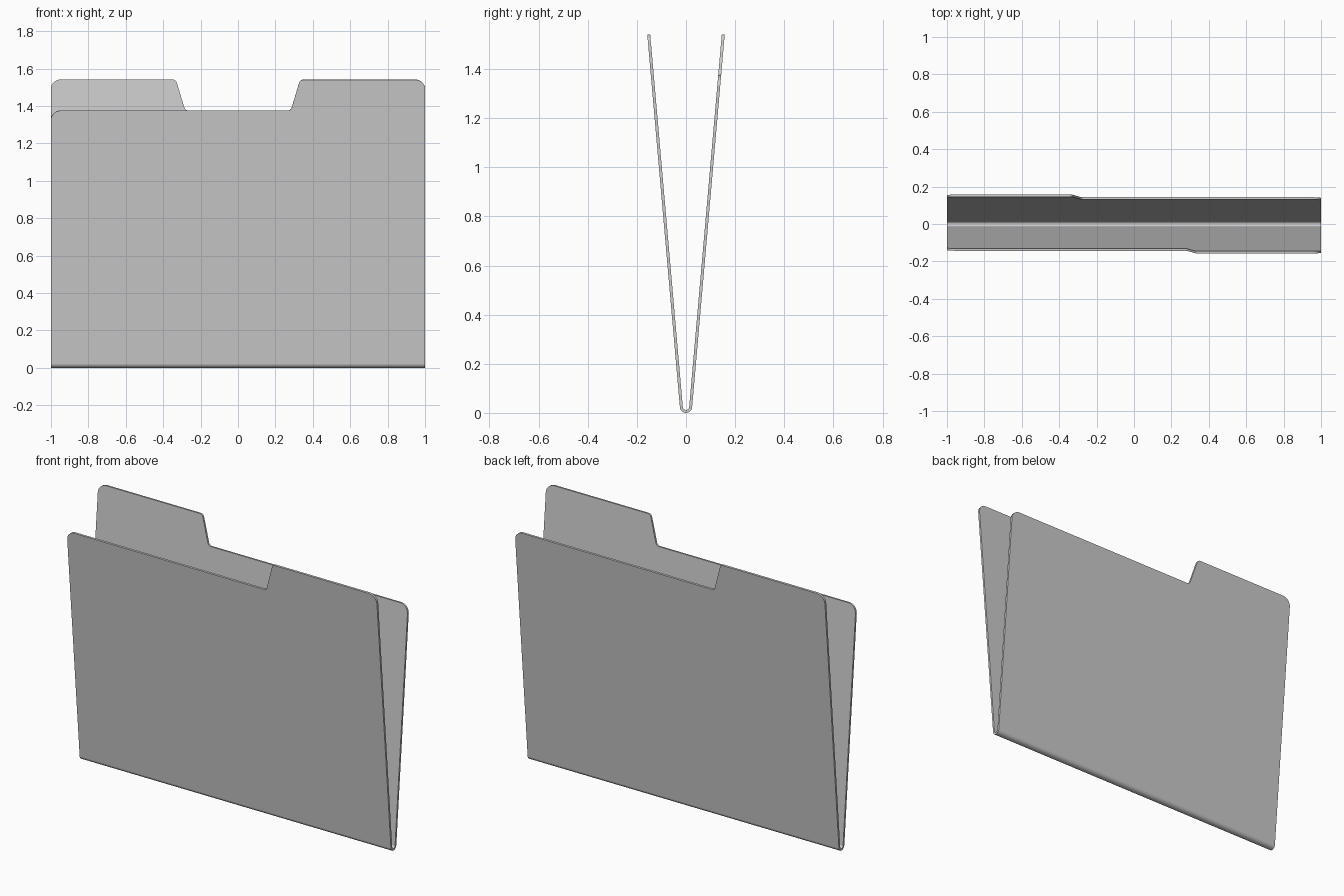
import bpy, bmesh
from math import sin, cos, tan, radians, pi
from mathutils import Vector

if "Cube" in bpy.data.objects:
    bpy.data.objects.remove(bpy.data.objects["Cube"])

LEAN = radians(5)        # each panel leans outward
THICK = 0.012
R = 0.019                # mid-surface radius of the fold
ZC = R + THICK / 2       # height of the fold centre
LOW, HIGH = 1.357, 1.523 # panel length without / with tab


def fillet(prev, corner, nxt, radius, steps=8):
    """Points rounding one corner of the outline."""
    p, c, n = Vector(prev), Vector(corner), Vector(nxt)
    a, b = (p - c).normalized(), (n - c).normalized()
    half = a.angle(b) / 2
    start, end = c + a * radius / tan(half), c + b * radius / tan(half)
    centre = c + (a + b).normalized() * radius / sin(half)
    u, v = start - centre, end - centre
    sweep = u.angle(v)
    return [centre + (u * sin(sweep * (1 - i / steps)) + v * sin(sweep * i / steps)) / sin(sweep)
            for i in range(steps + 1)]


# Flat outline of one panel: (x, distance from fold, corner radius)
corners = [(-1, 0, 0), (1, 0, 0), (1, HIGH, 0.05), (0.332, HIGH, 0.022),
           (0.282, LOW, 0.022), (-1, LOW, 0.05)]
outline = []
for i, (x, s, r) in enumerate(corners):
    if r:
        outline += fillet(corners[i - 1][:2], (x, s), corners[(i + 1) % len(corners)][:2], r)
    else:
        outline.append(Vector((x, s)))

bm = bmesh.new()

# Front panel (side -1) and back panel (side 1), half a turn apart
for side in (-1, 1):
    bm.faces.new([bm.verts.new((-side * p.x,
                                side * (R * cos(LEAN) + p.y * sin(LEAN)),
                                ZC - R * sin(LEAN) + p.y * cos(LEAN))) for p in outline])

# Rounded fold along the bottom
SEG = 16
rows = []
for i in range(SEG + 1):
    t = pi + LEAN + (pi - 2 * LEAN) * i / SEG
    rows.append([bm.verts.new((x, R * cos(t), ZC + R * sin(t))) for x in (-1, 1)])
for a, b in zip(rows, rows[1:]):
    bm.faces.new((a[0], a[1], b[1], b[0]))

bmesh.ops.remove_doubles(bm, verts=bm.verts, dist=1e-4)
bmesh.ops.recalc_face_normals(bm, faces=bm.faces)
mesh = bpy.data.meshes.new("folder")
bm.to_mesh(mesh)
bm.free()
folder = bpy.data.objects.new("folder", mesh)
bpy.context.collection.objects.link(folder)
bpy.context.view_layer.objects.active = folder
folder.select_set(True)

# Card thickness, then smooth fold with crisp rims
solid = folder.modifiers.new("thickness", 'SOLIDIFY')
solid.thickness = THICK
solid.offset = 0
bpy.ops.object.modifier_apply(modifier=solid.name)
bpy.ops.object.shade_smooth_by_angle(angle=radians(30))
weighted = folder.modifiers.new("flat_panels", 'WEIGHTED_NORMAL')
weighted.keep_sharp = True
